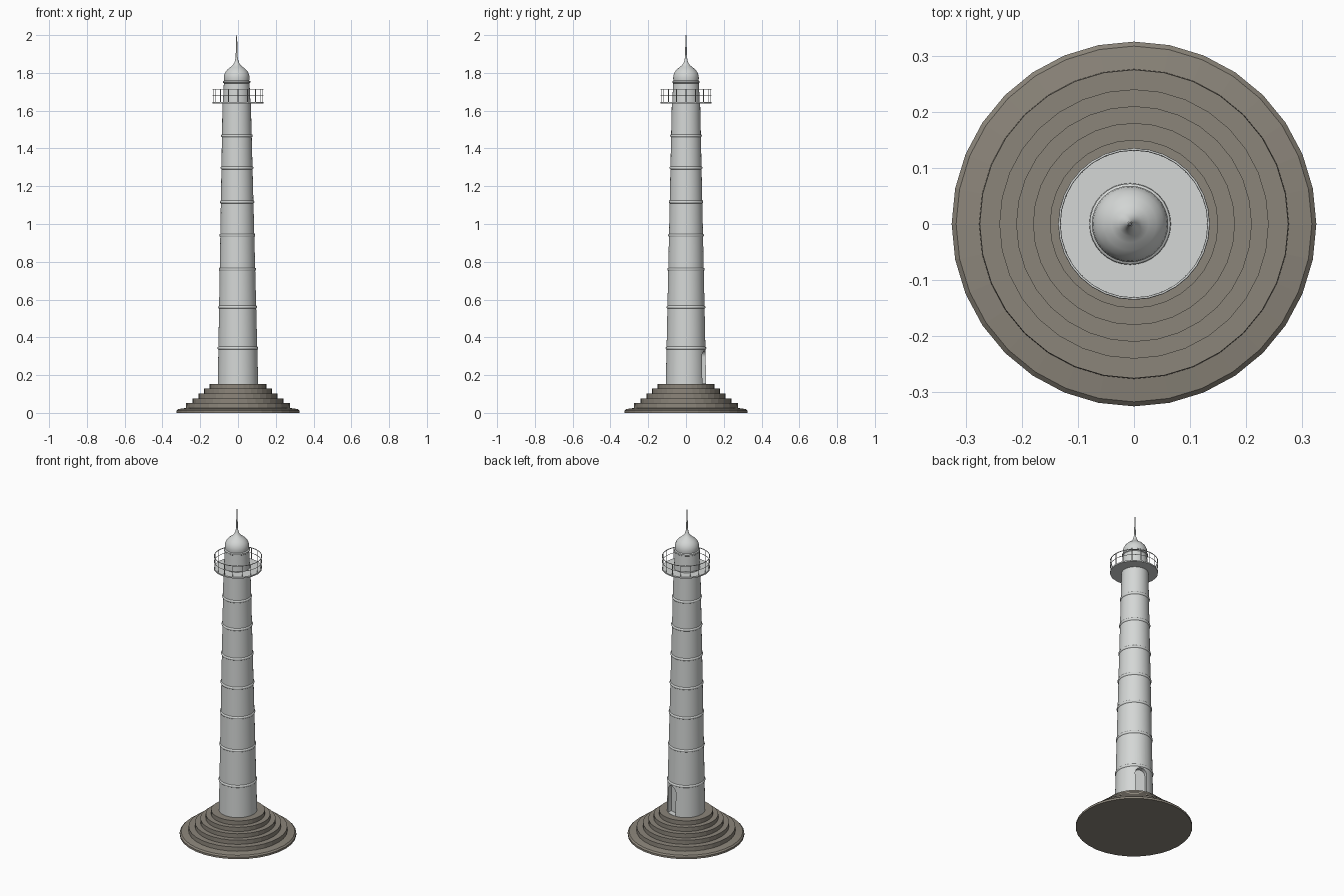
import bpy, bmesh, math
from mathutils import Vector, Matrix

if "Cube" in bpy.data.objects:
    bpy.data.objects.remove(bpy.data.objects["Cube"])


def material(name, rgb):
    m = bpy.data.materials.new(name)
    m.diffuse_color = (*rgb, 1)
    m.use_nodes = True
    m.node_tree.nodes["Principled BSDF"].inputs["Base Color"].default_value = m.diffuse_color
    return m


WHITE = material("pale_grey_paint", (0.66, 0.68, 0.67))
STONE = material("brown_grey_stone", (0.26, 0.235, 0.195))
TOP_X = -0.007  # the shaft leans slightly towards -x


def finish(name, bm, mat, smooth=None):
    bmesh.ops.recalc_face_normals(bm, faces=bm.faces)
    me = bpy.data.meshes.new(name)
    bm.to_mesh(me)
    bm.free()
    ob = bpy.data.objects.new(name, me)
    bpy.context.collection.objects.link(ob)
    me.materials.append(mat)
    if smooth:
        shade(ob, smooth)
    return ob


def shade(ob, angle):
    bpy.ops.object.select_all(action='DESELECT')
    ob.select_set(True)
    bpy.context.view_layer.objects.active = ob
    bpy.ops.object.shade_smooth_by_angle(angle=math.radians(angle))


def lathe(name, profile, n, mat, smooth=None, cx=lambda z: 0.0, closed=False):
    """Revolve (radius, z) points; cx gives the axis offset at each height."""
    bm = bmesh.new()
    rings = [[bm.verts.new((cx(z) + r * math.cos(math.tau * i / n),
                            r * math.sin(math.tau * i / n), z)) for i in range(n)]
             for r, z in profile]
    pairs = list(zip(rings, rings[1:]))
    if closed:
        pairs.append((rings[-1], rings[0]))
    else:
        bm.faces.new(rings[0])
        bm.faces.new(rings[-1])
    for a, b in pairs:
        for i in range(n):
            j = (i + 1) % n
            bm.faces.new((a[i], a[j], b[j], b[i]))
    return finish(name, bm, mat, smooth)


def lean(z):
    return TOP_X * min(max((z - 0.15) / 1.49, 0), 1)


def shaft_radius(z):
    return 0.107 + (0.075 - 0.107) * (z - 0.15) / 1.49


# Stepped stone base
steps = [(0.325, 0.0), (0.325, 0.012), (0.317, 0.02), (0.276, 0.026)]
for k, (r, nxt) in enumerate([(0.275, 0.24), (0.24, 0.21), (0.21, 0.18),
                              (0.18, 0.15), (0.15, 0.09)]):
    z = 0.026 + 0.0256 * (k + 1)
    steps += [(r, z), (nxt, z)]
lathe("stepped_base", steps, 32, STONE)

# Tapering shaft
shaft = lathe("tower_shaft", [(shaft_radius(z), z) for z in (0.145, 0.6, 1.1, 1.64)],
              48, WHITE, cx=lean)

# Arched doorway recess cut into the shaft
w, z0, z1 = 0.034, 0.156, 0.295
arch = [(-w, z0), (w, z0)] + [(w * math.cos(math.pi * i / 10),
                               z1 + w * math.sin(math.pi * i / 10)) for i in range(11)]
bm = bmesh.new()
face = bm.faces.new([bm.verts.new((0.075, y, z)) for y, z in arch])
ext = bmesh.ops.extrude_face_region(bm, geom=[face])
bmesh.ops.translate(bm, vec=(0.08, 0, 0),
                    verts=[g for g in ext["geom"] if isinstance(g, bmesh.types.BMVert)])
bmesh.ops.rotate(bm, cent=(0, 0, 0), verts=bm.verts,
                 matrix=Matrix.Rotation(math.radians(73), 3, 'Z'))
cutter = finish("door_cutter", bm, WHITE)
cutter.hide_render = True
mod = shaft.modifiers.new("doorway", 'BOOLEAN')
mod.operation, mod.object, mod.solver = 'DIFFERENCE', cutter, 'EXACT'
bpy.context.view_layer.objects.active = shaft
bpy.ops.object.modifier_apply(modifier=mod.name)
bpy.data.objects.remove(cutter)
shade(shaft, 30)

# Rounded bands around the shaft
for k, zc in enumerate([0.343, 0.56, 0.76, 0.94, 1.117, 1.297, 1.467]):
    r = shaft_radius(zc)
    prof = [(r - 0.003, zc - 0.009), (r + 0.003, zc - 0.006), (r + 0.005, zc),
            (r + 0.003, zc + 0.006), (r - 0.003, zc + 0.009)]
    lathe(f"shaft_band_{k + 1}", prof, 48, WHITE, 50, lean, closed=True)

# Gallery deck
lathe("gallery_deck", [(0.135, 1.637), (0.135, 1.645)], 16, WHITE)


# Gallery railing: hoops and posts
def hoop(name, r, z, t):
    prof = [(r + t * math.cos(math.tau * i / 6), z + t * math.sin(math.tau * i / 6))
            for i in range(6)]
    lathe(name, prof, 32, WHITE, 70, closed=True)


hoop("railing_top", 0.133, 1.713, 0.0022)
hoop("railing_middle", 0.133, 1.68, 0.0014)
bm = bmesh.new()
for i in range(16):
    a = math.tau * i / 16
    at = Vector((0.131 * math.cos(a), 0.131 * math.sin(a), 1.678))
    bmesh.ops.create_cone(bm, cap_ends=True, segments=6, radius1=0.0018, radius2=0.0018,
                          depth=0.07, matrix=Matrix.Translation(at))
finish("railing_posts", bm, WHITE, 70)

# Lantern room with its cornice
lathe("lantern_room", [(0.073, 1.64), (0.068, 1.745), (0.072, 1.748), (0.072, 1.756),
                       (0.066, 1.76), (0.066, 1.765)], 32, WHITE, 30, lean)

# Ogee dome
lathe("dome", [(0.067, 1.762), (0.068, 1.775), (0.066, 1.79), (0.059, 1.806),
               (0.047, 1.82), (0.033, 1.831), (0.021, 1.841), (0.013, 1.853),
               (0.008, 1.868), (0.005, 1.885)], 32, WHITE, 40, lean)

# Spire
lathe("spire", [(0.006, 1.87), (0.0045, 1.92), (0.002, 2.0)], 12, WHITE, 40, lean)
